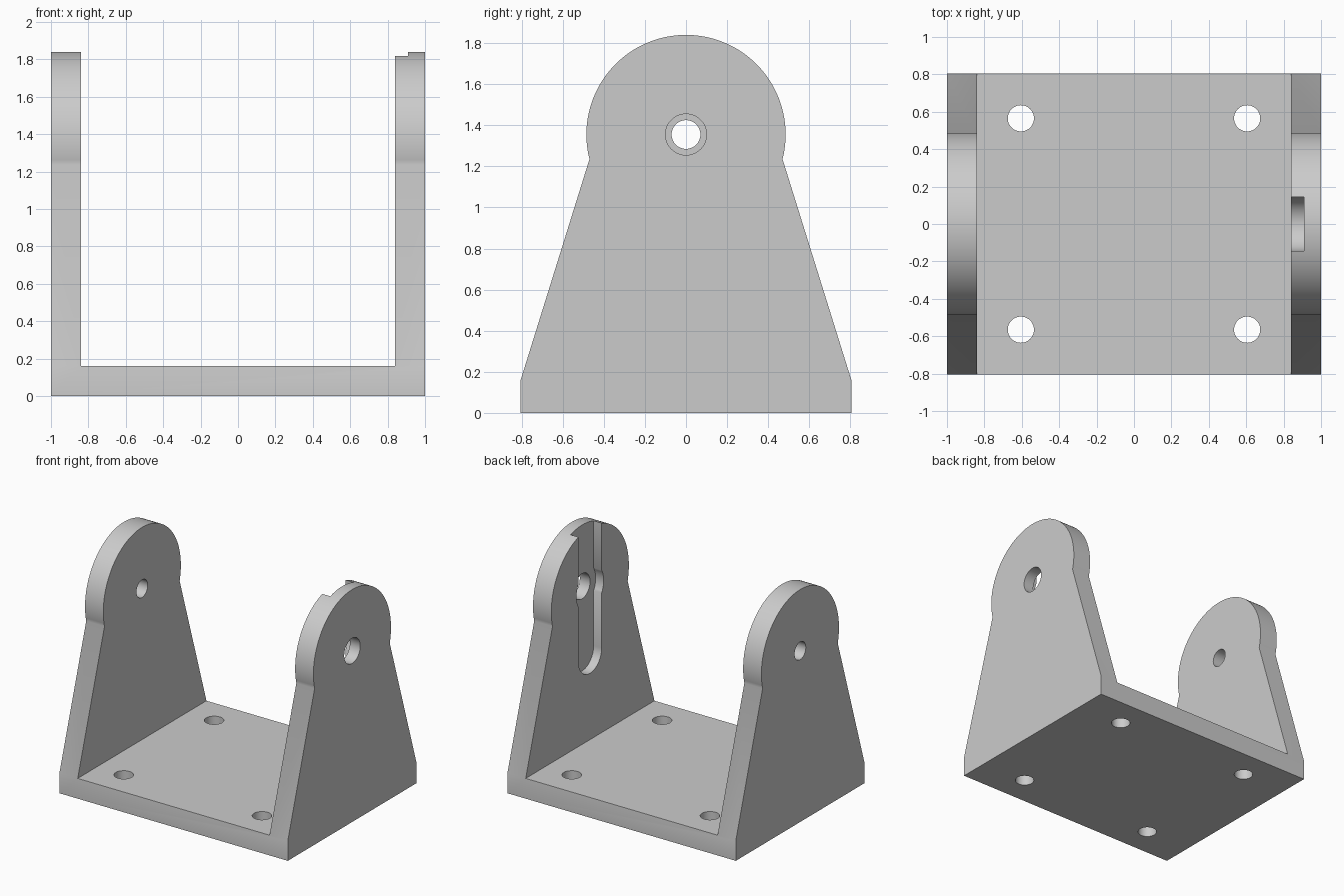
import bpy
import bmesh
from math import sin, cos, pi, atan2, asin, radians, sqrt

cube = bpy.data.objects.get("Cube")
if cube:
    bpy.data.objects.remove(cube, do_unlink=True)

HALF_Y, BASE_Z = 0.805, 0.16          # base half depth and thickness
WALL_IN = 0.84                        # inner face of the side walls
PIVOT_Z, TOP_R = 1.355, 0.485         # pivot height and rounded top radius

grey = bpy.data.materials.new("plain grey")
grey.use_nodes = True
colour = (0.6, 0.6, 0.6, 1)
grey.diffuse_color = colour
grey.node_tree.nodes["Principled BSDF"].inputs["Base Color"].default_value = colour


def arc(cy, cz, r, start, end, steps):
    return [(cy + r * cos(start + (end - start) * i / steps),
             cz + r * sin(start + (end - start) * i / steps)) for i in range(steps + 1)]


def circle(cu, cv, r):
    return arc(cu, cv, r, 0, 2 * pi, 48)[:-1]


def prism(name, outline, low, high, axis="X"):
    """Extrude a closed outline along X (outline in y, z) or Z (outline in x, y)."""
    bm = bmesh.new()
    place = (lambda u, v: (low, u, v)) if axis == "X" else (lambda u, v: (u, v, low))
    face = bm.faces.new([bm.verts.new(place(u, v)) for u, v in outline])
    new = bmesh.ops.extrude_face_region(bm, geom=[face])["geom"]
    shift = (high - low, 0, 0) if axis == "X" else (0, 0, high - low)
    bmesh.ops.translate(bm, vec=shift, verts=[g for g in new if isinstance(g, bmesh.types.BMVert)])
    bmesh.ops.recalc_face_normals(bm, faces=bm.faces)
    mesh = bpy.data.meshes.new(name)
    bm.to_mesh(mesh)
    bm.free()
    mesh.materials.append(grey)
    ob = bpy.data.objects.new(name, mesh)
    bpy.context.collection.objects.link(ob)
    return ob


def cut(body, cutter):
    cutter.hide_render = True
    mod = body.modifiers.new("cut", "BOOLEAN")
    mod.operation, mod.solver, mod.object = "DIFFERENCE", "EXACT", cutter
    bpy.context.view_layer.objects.active = body
    bpy.ops.object.modifier_apply(modifier=mod.name)
    bpy.data.objects.remove(cutter, do_unlink=True)


# Side outline: straight foot, tapered sides tangent to the rounded top
dz = PIVOT_Z - BASE_Z
tangent = asin(TOP_R / sqrt(HALF_Y ** 2 + dz ** 2)) + atan2(dz, HALF_Y) - pi / 2
outline = [(-HALF_Y, BASE_Z), (-HALF_Y, 0), (HALF_Y, 0), (HALF_Y, BASE_Z)]
outline += arc(0, PIVOT_Z, TOP_R, tangent, pi - tangent, 64)
bracket = prism("bracket", outline, -1, 1)

# Clear the space between the walls, leaving the base plate
opening = [(-1, BASE_Z), (1, BASE_Z), (1, 2), (-1, 2)]
cut(bracket, prism("opening_cutter", opening, -WALL_IN, WALL_IN))

# Keyhole slot inside the left wall, open at the top, bulging round the pivot
SLOT_R, BULGE_R, SLOT_Z = 0.145, 0.17, 0.83
a = atan2(sqrt(BULGE_R ** 2 - SLOT_R ** 2), SLOT_R)
slot = [(SLOT_R, 2), (-SLOT_R, 2)]
slot += arc(0, PIVOT_Z, BULGE_R, pi - a, pi + a, 12)
slot += arc(0, SLOT_Z, SLOT_R, pi, 2 * pi, 32)
slot += arc(0, PIVOT_Z, BULGE_R, -a, a, 12)
cut(bracket, prism("slot_cutter", slot, 0.7, 0.91))

# Pivot holes: wide on the left wall, narrow on the right
cut(bracket, prism("wide_hole_cutter", circle(0, PIVOT_Z, 0.1), 0.7, 1.2))
cut(bracket, prism("narrow_hole_cutter", circle(0, PIVOT_Z, 0.07), -1.2, -0.7))

# Four mounting holes in the base
for sx in (-1, 1):
    for sy in (-1, 1):
        cut(bracket, prism("mount_hole_cutter", circle(sx * 0.605, sy * 0.565, 0.07),
                           -0.1, 0.3, "Z"))

bpy.ops.object.select_all(action="DESELECT")
bracket.select_set(True)
bpy.context.view_layer.objects.active = bracket
bpy.ops.object.shade_smooth_by_angle(angle=radians(30))
